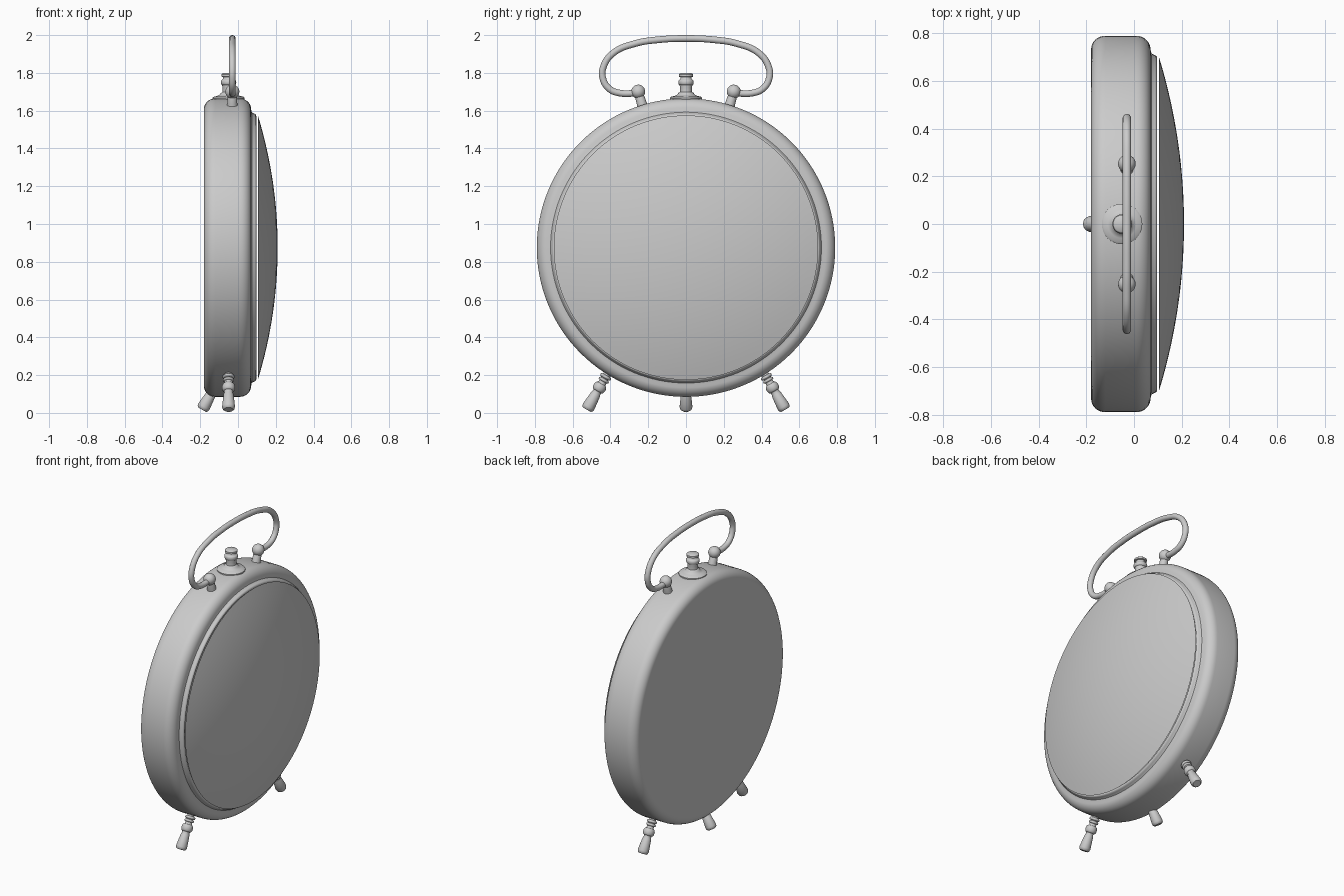
import bpy, bmesh, math
from mathutils import Vector

cube = bpy.data.objects.get("Cube")
if cube:
    bpy.data.objects.remove(cube, do_unlink=True)

grey = bpy.data.materials.new("plain grey")
grey.use_nodes = True
colour = (0.6, 0.6, 0.6, 1)
grey.diffuse_color = colour
grey.node_tree.nodes["Principled BSDF"].inputs["Base Color"].default_value = colour


def finish(obj, angle=40):
    obj.data.materials.append(grey)
    bpy.ops.object.select_all(action="DESELECT")
    obj.select_set(True)
    bpy.context.view_layer.objects.active = obj
    bpy.ops.object.shade_smooth_by_angle(angle=math.radians(angle))


def lathe(name, profile, origin, axis, steps=32, angle=40):
    """Turn (distance along axis, radius) points around an axis."""
    axis = Vector(axis).normalized()
    origin = Vector(origin)
    side = axis.orthogonal().normalized()
    bm = bmesh.new()
    verts = [bm.verts.new(origin + axis * t + side * r) for t, r in profile]
    edges = [bm.edges.new(pair) for pair in zip(verts, verts[1:])]
    bmesh.ops.spin(bm, geom=verts + edges, cent=origin, axis=axis,
                   angle=math.tau, steps=steps, use_merge=True)
    bmesh.ops.remove_doubles(bm, verts=bm.verts, dist=1e-5)
    bmesh.ops.recalc_face_normals(bm, faces=bm.faces)
    mesh = bpy.data.meshes.new(name)
    bm.to_mesh(mesh)
    bm.free()
    obj = bpy.data.objects.new(name, mesh)
    bpy.context.collection.objects.link(obj)
    finish(obj, angle)
    return obj


def arc(t, r, rt, rr, start, end, n=8):
    """Quarter-ellipse profile points, angles in degrees."""
    angles = [math.radians(start + (end - start) * i / n) for i in range(n + 1)]
    return [(t + rt * math.cos(a), r + rr * math.sin(a)) for a in angles]


CENTRE = (0, 0, 0.875)
X = (1, 0, 0)

# Case: flat back, rounded drum, stepped front rim and recessed dial
case = [(-0.18, 0)]
case += arc(-0.12, 0.735, 0.06, 0.055, 180, 90)
case += arc(0.01, 0.73, 0.06, 0.06, 90, 0)
case += [(0.073, 0.717), (0.082, 0.711)]
case += arc(0.085, 0.697, 0.012, 0.012, 80, -90, 6)
case += [(0.04, 0.68), (0.04, 0)]
lathe("clock_case", case, CENTRE, X, 128)

# Domed front glass
sphere_r = 2.39
radii = [0.7 * i / 16 for i in range(17)]
dome = [(0.21 - sphere_r + math.sqrt(sphere_r ** 2 - r * r), r) for r in radii]
lathe("front_glass", dome + [(dome[-1][0], 0)], CENTRE, X, 128, 30)

# Turned legs: two splayed sideways, one leaning back
leg = [(0, 0), (0, 0.024), (0.006, 0.031), (0.018, 0.034), (0.05, 0.031),
       (0.095, 0.026), (0.105, 0.022), (0.112, 0.024)]
leg += arc(0.135, 0.024, 0.022, 0.011, 180, 0)
leg += [(0.165, 0.021), (0.172, 0.021)]
leg += arc(0.18, 0.021, 0.008, 0.009, 180, 0, 6)
leg += arc(0.2, 0.021, 0.009, 0.011, 180, 0, 6)
leg += [(0.25, 0.021), (0.25, 0)]
for name, foot, lean in (("left_leg", (-0.05, 0.525, 0.017), (0, -0.5, 0.87)),
                         ("right_leg", (-0.05, -0.525, 0.017), (0, 0.5, 0.87)),
                         ("back_leg", (-0.19, 0, 0.017), (0.5, 0, 0.87))):
    lathe(name, leg, foot, lean)

# Top button on a flange
button = [(-0.03, 0), (-0.03, 0.085), (0.008, 0.085), (0.014, 0.078),
          (0.018, 0.06), (0.026, 0.045), (0.032, 0.042)]
button += [(0.04, 0.032), (0.06, 0.031), (0.075, 0.034)]
button += arc(0.09, 0.034, 0.014, 0.007, 180, 0, 6)
button += [(0.11, 0.029), (0.118, 0.029), (0.12, 0.038), (0.132, 0.038),
           (0.138, 0.03), (0.14, 0)]
lathe("top_button", button, (-0.05, 0, 1.66), (0, 0, 1))

# Handle posts: tapered stem with a ball on top
for name, s in (("left_post", 1), ("right_post", -1)):
    post = [(-0.02, 0), (-0.02, 0.032), (0.02, 0.026), (0.05, 0.025)]
    post += arc(0.082, 0, 0.037, 0.037, 140, 0, 12)
    lathe(name, post, (-0.03, s * 0.23, 1.622), (0, s * 0.28, 0.96))

# Carrying handle: tube along a mirrored curve
half = [(0.255, 1.693), (0.35, 1.693), (0.405, 1.715), (0.44, 1.77),
        (0.438, 1.83), (0.385, 1.905), (0.27, 1.955), (0.14, 1.976)]
path = half + [(0, 1.982)] + [(-y, z) for y, z in reversed(half)]
curve = bpy.data.curves.new("handle", "CURVE")
curve.dimensions = "3D"
curve.bevel_depth = 0.018
curve.bevel_resolution = 5
curve.use_fill_caps = True
spline = curve.splines.new("BEZIER")
spline.resolution_u = 8
spline.bezier_points.add(len(path) - 1)
for point, (y, z) in zip(spline.bezier_points, path):
    point.co = (-0.03, y, z)
    point.handle_left_type = point.handle_right_type = "AUTO"
handle = bpy.data.objects.new("handle", curve)
bpy.context.collection.objects.link(handle)
bpy.ops.object.select_all(action="DESELECT")
handle.select_set(True)
bpy.context.view_layer.objects.active = handle
bpy.ops.object.convert(target="MESH")
finish(bpy.context.view_layer.objects.active)
